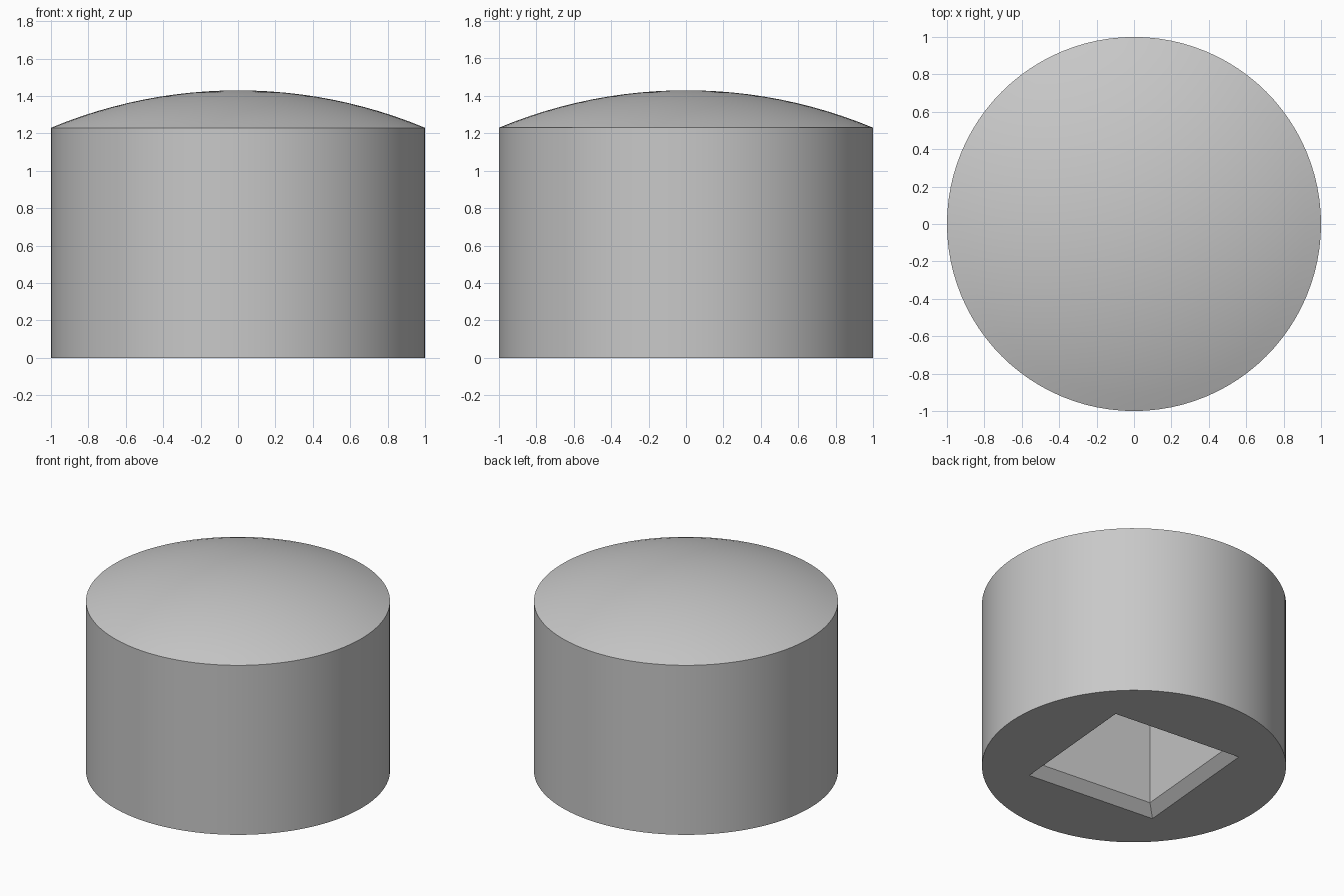
import bpy, bmesh, math

if "Cube" in bpy.data.objects:
    bpy.data.objects.remove(bpy.data.objects["Cube"])

SIDES = 96
RIM_Z, DOME_H = 1.23, 0.20
R_DOME = (1 + DOME_H ** 2) / (2 * DOME_H)      # sphere radius of the cap
HALF, CHAMFER, DEPTH = 0.495, 0.067, 1.0       # square socket
TURN = math.radians(-5)

bm = bmesh.new()


def ring(radius, z, sides, start=0.0):
    return [bm.verts.new((radius * math.cos(start + 2 * math.pi * i / sides),
                          radius * math.sin(start + 2 * math.pi * i / sides), z))
            for i in range(sides)]


def skin(a, b):
    n = len(a)
    for i in range(n):
        bm.faces.new((a[i], a[(i + 1) % n], b[(i + 1) % n], b[i]))


# Cylinder wall
bottom = ring(1, 0, SIDES)
prev = ring(1, RIM_Z, SIDES)
skin(bottom, prev)

# Shallow spherical dome
STEPS = 12
for k in range(1, STEPS):
    r = 1 - k / STEPS
    z = RIM_Z + DOME_H - R_DOME + math.sqrt(R_DOME ** 2 - r ** 2)
    cur = ring(r, z, SIDES)
    skin(prev, cur)
    prev = cur
tip = bm.verts.new((0, 0, RIM_Z + DOME_H))
for i in range(SIDES):
    bm.faces.new((prev[i], prev[(i + 1) % SIDES], tip))

# Square socket with chamfered mouth, slightly turned
diag = math.sqrt(2)
start = math.pi / 4 + TURN
mouth = ring(HALF * diag, 0, 4, start)
throat = ring((HALF - CHAMFER) * diag, CHAMFER, 4, start)
floor = ring((HALF - CHAMFER) * diag, DEPTH, 4, start)
skin(mouth, throat)
skin(throat, floor)
bm.faces.new(floor)

# Flat underside between the outer rim and the socket mouth
edges = [bm.edges.get((loop[i], loop[(i + 1) % len(loop)]))
         for loop in (bottom, mouth) for i in range(len(loop))]
bmesh.ops.triangle_fill(bm, edges=edges, use_beauty=True, normal=(0, 0, -1))
bmesh.ops.recalc_face_normals(bm, faces=bm.faces)

mesh = bpy.data.meshes.new("domed_cap")
bm.to_mesh(mesh)
bm.free()
cap = bpy.data.objects.new("domed_cap", mesh)
bpy.context.collection.objects.link(cap)

grey = bpy.data.materials.new("light_grey")
grey.diffuse_color = (0.58, 0.58, 0.58, 1)
grey.use_nodes = True
grey.node_tree.nodes["Principled BSDF"].inputs["Base Color"].default_value = grey.diffuse_color
mesh.materials.append(grey)

bpy.context.view_layer.objects.active = cap
cap.select_set(True)
bpy.ops.object.shade_smooth_by_angle(angle=math.radians(20))
